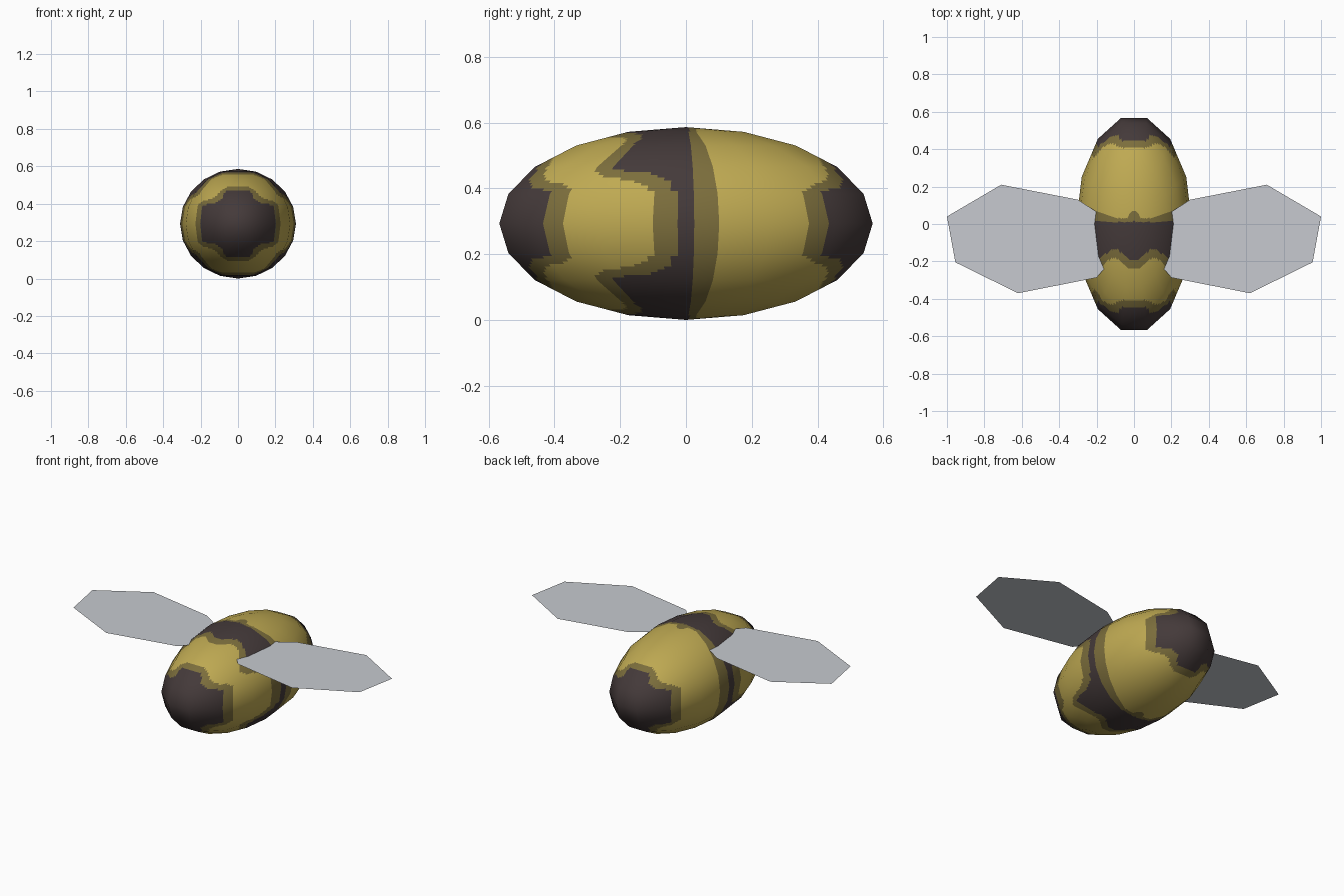
import bpy
import bmesh
from math import sin, cos, pi, radians
from mathutils import Vector

cube = bpy.data.objects.get("Cube")
if cube:
    bpy.data.objects.remove(cube)

RADII = Vector((0.31, 0.582, 0.293))
CENTRE = Vector((0, 0, 0.293))
SEGMENTS, RINGS, CELLS = 14, 10, 10


def make_material(name, colour):
    mat = bpy.data.materials.new(name)
    mat.use_nodes = True
    mat.diffuse_color = (*colour, 1)
    mat.node_tree.nodes["Principled BSDF"].inputs["Base Color"].default_value = (*colour, 1)
    return mat


yellow = make_material("honey yellow", (0.52, 0.40, 0.085))
olive = make_material("olive brown", (0.20, 0.155, 0.045))
dark = make_material("dark brown", (0.058, 0.042, 0.042))
wing_grey = make_material("wing grey", (0.57, 0.59, 0.63))


def make_object(name, bm, materials):
    mesh = bpy.data.meshes.new(name)
    bm.to_mesh(mesh)
    bm.free()
    for mat in materials:
        mesh.materials.append(mat)
    obj = bpy.data.objects.new(name, mesh)
    bpy.context.collection.objects.link(obj)
    return obj


# Body corner position and stripe rule on a coarse sphere
def corner(seg, ring):
    az, lat = 2 * pi * seg / SEGMENTS, pi * (ring / RINGS - 0.5)
    unit = Vector((cos(az) * cos(lat), sin(az) * cos(lat), sin(lat)))
    return CENTRE + unit * RADII


def darkness(seg, ring):
    s = sin(2 * pi * seg / SEGMENTS)
    level = abs(ring - RINGS // 2)          # rings away from the equator
    tips = (abs(s) > 0.9 and level <= 2) or (abs(s) > 0.7 and level <= 1)
    belt = abs(s) < 0.01 or level == 5
    saddle = s < 0 and (level >= 4 or (abs(s) < 0.5 and level >= 2))
    return float(tips or belt or saddle)


def blend(values, u, v):
    a, b, c, d = values
    return (a * (1 - u) + b * u) * (1 - v) + (d * (1 - u) + c * u) * v


# Body: each coarse facet is cut into small cells that carry the stripes
bm = bmesh.new()
for ring in range(RINGS):
    for seg in range(SEGMENTS):
        ids = [(seg, ring), (seg + 1, ring), (seg + 1, ring + 1), (seg, ring + 1)]
        points = [corner(*i) for i in ids]
        weights = [darkness(*i) for i in ids]
        grid = [[bm.verts.new(blend(points, i / CELLS, j / CELLS))
                 for i in range(CELLS + 1)] for j in range(CELLS + 1)]
        for j in range(CELLS):
            for i in range(CELLS):
                face = bm.faces.new((grid[j][i], grid[j][i + 1],
                                     grid[j + 1][i + 1], grid[j + 1][i]))
                w = blend(weights, (i + 0.5) / CELLS, (j + 0.5) / CELLS)
                face.material_index = 2 if w > 0.87 else 1 if w > 0.6 else 0
                face.smooth = True
bmesh.ops.remove_doubles(bm, verts=bm.verts, dist=0.0001)
body = make_object("body", bm, (yellow, olive, dark))

# Smooth rounded shading over the coarse facets
normals = []
for vert in body.data.vertices:
    p = vert.co - CENTRE
    normals.append(Vector([p[k] / RADII[k] ** 2 for k in range(3)]).normalized())
body.data.normals_split_custom_set_from_vertices(normals)

# Wings: flat leaf shapes, mirrored
OUTLINE = [(0.1, -0.17), (0.2, -0.287), (0.62, -0.37), (0.955, -0.205),
           (1.0, 0.04), (0.71, 0.21), (0.3, 0.13), (0.1, 0.0)]
for name, side in (("left_wing", 1), ("right_wing", -1)):
    bm = bmesh.new()
    wing = bm.faces.new([bm.verts.new((side * x, y, 0.503)) for x, y in OUTLINE])
    if side < 0:
        wing.normal_flip()
    make_object(name, bm, (wing_grey,))
